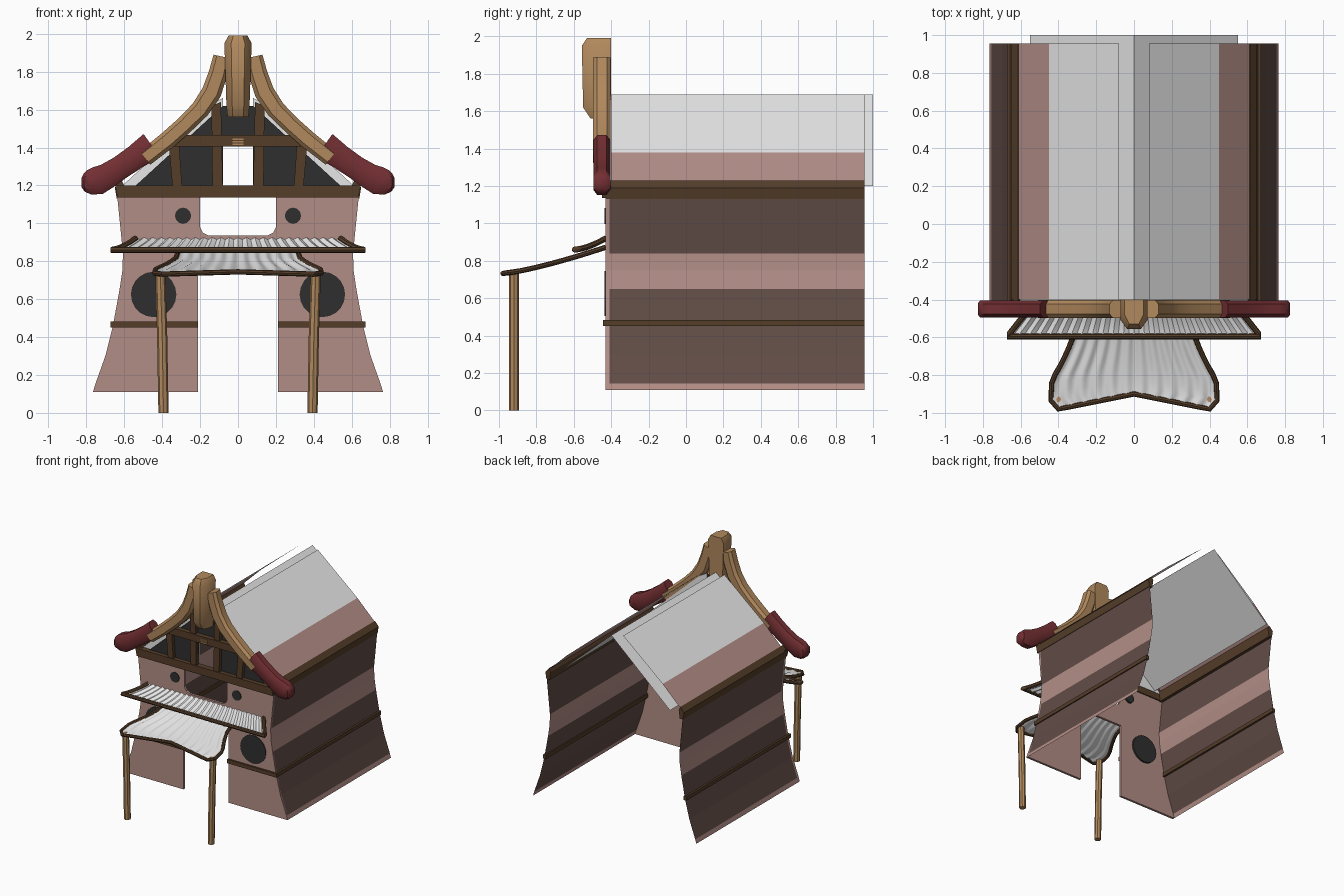
import bpy, bmesh, math
from mathutils import Vector

if "Cube" in bpy.data.objects:
    bpy.data.objects.remove(bpy.data.objects["Cube"])


def mat(name, *c):
    m = bpy.data.materials.new(name)
    m.diffuse_color = (*c, 1)
    m.use_nodes = True
    m.node_tree.nodes["Principled BSDF"].inputs["Base Color"].default_value = m.diffuse_color
    return m


PINK = mat("pink plaster", .45, .27, .24)
MAUVE = mat("dark mauve plaster", .12, .072, .062)
BROWN = mat("brown wood", .09, .047, .022)
TAN = mat("tan wood", .44, .25, .11)
RED = mat("dark red", .17, .028, .032)
DARK = mat("dark panel", .028, .028, .028)
WHITE = mat("white cloth", .8, .8, .8)


def build(name, verts, faces, *mats, rule=None, smooth=False, solid=True):
    me = bpy.data.meshes.new(name)
    me.from_pydata(verts, [], faces)
    for m in mats:
        me.materials.append(m)
    if solid:
        bm = bmesh.new()
        bm.from_mesh(me)
        bmesh.ops.recalc_face_normals(bm, faces=bm.faces)
        bm.to_mesh(me)
        bm.free()
    for p in me.polygons:
        if rule:
            p.material_index = rule(p.center)
    ob = bpy.data.objects.new(name, me)
    bpy.context.collection.objects.link(ob)
    if smooth:
        bpy.ops.object.select_all(action='DESELECT')
        ob.select_set(True)
        bpy.context.view_layer.objects.active = ob
        bpy.ops.object.shade_smooth_by_angle(angle=math.radians(40))
    return ob


def loft(name, rings, m, smooth=False):
    n = len(rings[0])
    faces = [(r * n + i, r * n + (i + 1) % n, (r + 1) * n + (i + 1) % n, (r + 1) * n + i)
             for r in range(len(rings) - 1) for i in range(n)]
    faces += [tuple(range(n))[::-1], tuple(range((len(rings) - 1) * n, len(rings) * n))]
    return build(name, [v for r in rings for v in r], faces, m, smooth=smooth)


def prism(name, pts, y0, y1, m):
    """Extrude an x-z outline along y."""
    return loft(name, [[(x, y, z) for x, z in pts] for y in (y0, y1)], m)


def box(name, x0, x1, y0, y1, z0, z1, m):
    return prism(name, [(x0, z0), (x1, z0), (x1, z1), (x0, z1)], y0, y1, m)


def sheet(name, s, pts, y0, y1, *mats, rule=None):
    """Thin skin: x-z polyline swept along y; s mirrors it with outward normals."""
    v = [(s * x, y, z) for x, z in pts for y in (y0, y1)]
    f = [(2 * i, 2 * i + 1, 2 * i + 3, 2 * i + 2) for i in range(len(pts) - 1)]
    if s < 0:
        f = [q[::-1] for q in f]
    return build(name, v, f, *mats, rule=rule, solid=False)


def tube(name, pts, r, m, n=8):
    pts = [Vector(p) for p in pts]
    rings = []
    for i, p in enumerate(pts):
        t = (pts[min(i + 1, len(pts) - 1)] - pts[max(i - 1, 0)]).normalized()
        up = Vector((0, 1, 0)) if abs(t.z) > .9 else Vector((0, 0, 1))
        a = t.cross(up).normalized()
        b = a.cross(t)
        rings.append([p + r * (math.cos(k * math.tau / n) * a + math.sin(k * math.tau / n) * b)
                      for k in range(n)])
    return loft(name, rings, m, smooth=True)


def curved_beam(name, s, stations, depth, yc, m):
    """Octagonal section following (x, z, width) stations."""
    rings = []
    for i, (x, z, w) in enumerate(stations):
        a, b = stations[max(i - 1, 0)], stations[min(i + 1, len(stations) - 1)]
        t = Vector((b[0] - a[0], b[1] - a[1])).normalized()
        d = min(depth, w * 1.3)
        sec = [(.5, .28), (.3, .5), (-.3, .5), (-.5, .28), (-.5, -.28), (-.3, -.5), (.3, -.5), (.5, -.28)]
        rings.append([(s * (x - t.y * w * p), yc + d * q, z + t.x * w * p) for p, q in sec])
    return loft(name, rings, m, smooth=True)


def interp(table, v):
    for (a, fa), (b, fb) in zip(table, table[1:]):
        if v <= b:
            return fa + (fb - fa) * (v - a) / (b - a)
    return table[-1][1]


def awning(name, pos, ripples, rim):
    """Rippled cloth over pos(u, v), with a wooden rim on three sides."""
    nu, nv = 96, 12
    v = []
    for j in range(nv + 1):
        for i in range(nu + 1):
            x, y, z = pos(2 * i / nu - 1, j / nv)
            v.append((x, y, z + .006 * math.cos(i / nu * ripples * math.tau)))
    w = nu + 1
    f = [(j * w + i, (j + 1) * w + i, (j + 1) * w + i + 1, j * w + i + 1)
         for j in range(nv) for i in range(nu)]
    build(name + "_cloth", v, f, WHITE, smooth=True, solid=False)
    path = [pos(-1, j / nv) for j in range(nv + 1)]
    path += [pos(i / 8 - 1, 1) for i in range(1, 16)]
    path += [pos(1, 1 - j / nv) for j in range(nv + 1)]
    tube(name + "_rim", path, rim, BROWN)


# Walls
side = [(.765, .11), (.755, .145), (.70, .3), (.66, .46), (.625, .65), (.61, .75), (.607, .84), (.637, 1.14)]


def band(c):
    return 0 if c.z < .145 or .65 < c.z < .84 else 1


half = [(.21, .11)] + side + [(.2, 1.14), (.2, .98), (.185, .95), (.155, .935)]
door = [(.21, .76)]
outline = half + [(-x, z) for x, z in half[::-1]] + [(-.21, .76), (.21, .76)]
prism("front_wall", outline, -.43, -.41, PINK)

# Gable: dark panel on a pale backing, open in the middle
for nm, e, y, m in (("gable_backing", .07, -.405, WHITE), ("gable_panel", 0, -.415, DARK)):
    arch = [(.08, 1.19), (.55 + e, 1.19), (.08 + e, 1.62), (.08, 1.62 + e * .6)]
    for s in (1, -1):
        prism(nm, [(s * x, z) for x, z in arch], y, y + .008, m)
    box(nm + "_top", -.08, .08, y, y + .008, 1.43, 1.62, m)

for s in (1, -1):
    sheet("side_wall", s, side, -.43, .955, PINK, MAUVE, rule=band)
    # Roof: inner skin, and an outer skin with a pink lower band
    sheet("inner_roof", s, [(.55, 1.2), (0, 1.69)], -.40, 1.0, WHITE)
    sheet("outer_roof", s, [(.62, 1.215), (.45, 1.38), (.08, 1.69)], -.40, .955, PINK, WHITE,
          rule=lambda c: 1 if c.z > 1.38 else 0)
    # Eave beam and wall belt
    prism("eave_beam", [(s * x, z) for x, z in [(.61, 1.13), (.64, 1.13), (.65, 1.19), (.615, 1.23), (.60, 1.2)]],
          -.43, .955, BROWN)
    box("side_belt", s * .645, s * .672, -.445, .955, .45, .483, BROWN)
    box("front_belt", s * .21, s * .66, -.445, -.43, .45, .483, BROWN)
    # Round windows
    for nm, x, z, r, n in (("large_window", .445, .625, .12, 20), ("small_window", .29, 1.04, .043, 12)):
        prism(nm, [(s * x + r * math.cos(k * math.tau / n), z + r * math.sin(k * math.tau / n))
                   for k in range(n)], -.435, -.395, DARK)
    # Gable posts
    prism("outer_gable_post", [(s * x, z) for x, z in [(.295, 1.19), (.345, 1.19), (.365, 1.41), (.31, 1.41)]],
          -.445, -.405, BROWN)
    prism("inner_gable_post", [(s * x, z) for x, z in [(.08, 1.19), (.135, 1.19), (.14, 1.62), (.09, 1.64)]],
          -.445, -.405, BROWN)
    # Curved barge beams with red rounded ends
    curved_beam("barge_beam", s, [(.085, 1.88, .09), (.105, 1.79, .10), (.14, 1.69, .105), (.20, 1.60, .10),
                                  (.28, 1.52, .095), (.37, 1.44, .095), (.49, 1.345, .09)], .095, -.45, TAN)
    curved_beam("barge_end", s, [(.455, 1.41, .15), (.54, 1.35, .13), (.62, 1.295, .125), (.69, 1.25, .135),
                                 (.74, 1.225, .15), (.785, 1.217, .13), (.812, 1.215, .095), (.825, 1.215, .05)],
                .09, -.45, RED)
    # Awning legs
    tube("awning_leg", [(s * .393, -.92, 0), (s * .40, -.92, .4), (s * .41, -.92, .735)], .027, TAN)

# Front beams and plaque
prism("front_eave_beam", [(-.635, 1.135), (.635, 1.135), (.648, 1.2), (-.648, 1.2)], -.45, -.40, BROWN)
prism("gable_crossbeam", [(-.37, 1.405), (.37, 1.405), (.39, 1.465), (-.39, 1.465)], -.455, -.41, BROWN)
for z in (1.417, 1.43, 1.443):
    box("plaque_bar", -.028, .028, -.46, -.455, z - .004, z + .004, TAN)

# Central ridge post
loft("ridge_post", [[(-h, -.40, z), (-h, f + .05, z), (-h * .5, f, z), (h * .5, f, z), (h, f + .05, z), (h, -.40, z)]
                    for z, h, f in [(1.56, .055, -.51), (1.62, .061, -.55), (1.95, .072, -.557), (1.99, .05, -.53)]],
     TAN, smooth=True)


# Awnings
def upper(u, v):
    return u * (.54 + .13 * v), -.43 - .165 * v, .86 + .06 * (1 - v) ** 1.6


WIDTH = [(0, .31), (.35, .33), (.55, .38), (.72, .435), (.93, .44), (1, .40)]


def lower(u, v):
    front = -.90 - .08 * abs(u)
    return u * interp(WIDTH, v), -.43 + (front + .43) * v, .732 + .14 * (1 - v) ** 1.3 + .012 * v * (1 - abs(u))


awning("upper_awning", upper, 24, .016)
awning("lower_awning", lower, 11, .014)
